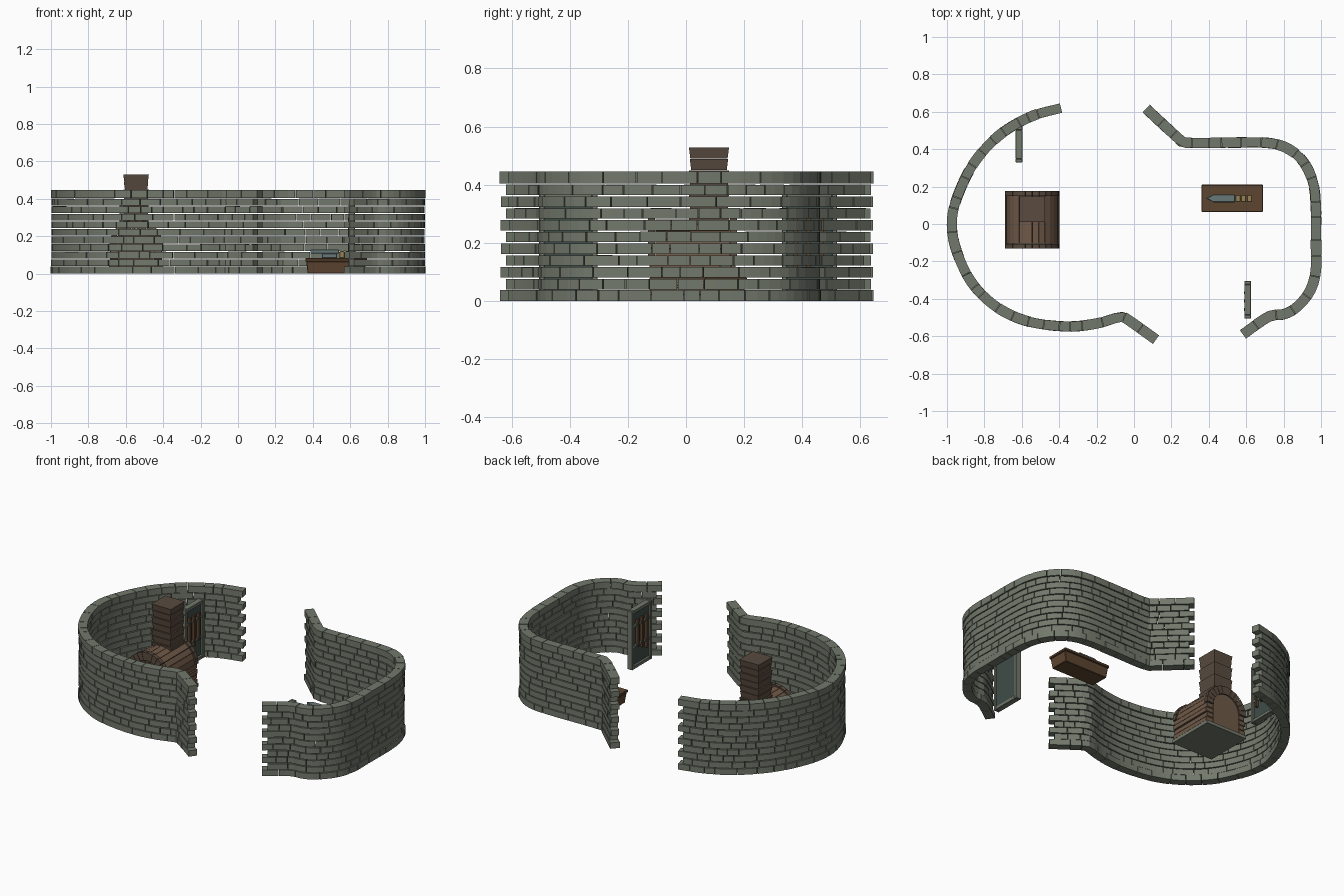
import bpy, bmesh, math, random
from mathutils import Vector

if "Cube" in bpy.data.objects:
    bpy.data.objects.remove(bpy.data.objects["Cube"])
random.seed(4)


def mat(name, c):
    m = bpy.data.materials.new(name)
    m.diffuse_color = (*c, 1)
    m.use_nodes = True
    m.node_tree.nodes["Principled BSDF"].inputs["Base Color"].default_value = m.diffuse_color
    return m


STONE = mat("grey_green_stone", (0.17, 0.19, 0.15))
BRICK = mat("brown_brick", (0.16, 0.10, 0.065))
DARKBRICK = mat("dark_brick", (0.10, 0.07, 0.05))
WOOD = mat("brown_wood", (0.11, 0.06, 0.03))
METAL = mat("blue_grey_metal", (0.14, 0.19, 0.19))
GOLD = mat("straw_yellow", (0.30, 0.22, 0.09))
SLATE = mat("dark_slate", (0.05, 0.075, 0.065))


def finish(bm, name, m, bevel=0.0):
    bmesh.ops.recalc_face_normals(bm, faces=bm.faces)
    me = bpy.data.meshes.new(name)
    bm.to_mesh(me)
    bm.free()
    ob = bpy.data.objects.new(name, me)
    bpy.context.collection.objects.link(ob)
    me.materials.append(m)
    if bevel:
        b = ob.modifiers.new("bevel", 'BEVEL')
        b.width, b.segments, b.limit_method = bevel, 1, 'ANGLE'
    return ob


def loft(bm, rings):
    # closed solid through a series of equal vertex rings
    vs = [[bm.verts.new(p) for p in r] for r in rings]
    n = len(vs[0])
    for a, b in zip(vs, vs[1:]):
        for i in range(n):
            bm.faces.new((a[i], a[(i + 1) % n], b[(i + 1) % n], b[i]))
    bm.faces.new(vs[0][::-1])
    bm.faces.new(vs[-1])


def box(bm, x0, x1, y0, y1, z0, z1, taper=0.0):
    ring = lambda z, t: [(x0 + t, y0 + t, z), (x1 - t, y0 + t, z), (x1 - t, y1 - t, z), (x0 + t, y1 - t, z)]
    loft(bm, [ring(z0, taper), ring(z1, 0)])


def boxes(name, m, specs, bevel=0.0):
    bm = bmesh.new()
    for s in specs:
        box(bm, *s)
    return finish(bm, name, m, bevel)


def smooth_path(pts):
    P = [Vector(p) for p in pts]
    P = [2 * P[0] - P[1]] + P + [2 * P[-1] - P[-2]]
    out = []
    for a, b, c, d in zip(P, P[1:], P[2:], P[3:]):
        for i in range(8):
            t = i / 8
            out.append(0.5 * (2 * b + (c - a) * t + (2 * a - 5 * b + 4 * c - d) * t * t
                              + (3 * b - a - 3 * c + d) * t ** 3))
    return out + [P[-2]]


# curved walls: courses of bent stones laid along a path, ends toothed
def wall(name, pts):
    path = smooth_path(pts)
    acc = [0.0]
    for a, b in zip(path, path[1:]):
        acc.append(acc[-1] + (b - a).length)
    total = acc[-1]

    def at(s):
        i = max(k for k in range(len(path) - 1) if acc[k] <= s + 1e-9)
        t = (s - acc[i]) / (acc[i + 1] - acc[i])
        lo, hi = max(i - 1, 0), min(i + 2, len(path) - 1)
        d = (path[hi] - path[lo]).normalized()
        return path[i].lerp(path[i + 1], t), Vector((-d.y, d.x))

    bm = bmesh.new()
    rows, pitch = 11, 0.0405
    for r in range(rows):
        inset = 0.03 * (r % 2)
        s, end = inset, total - inset
        edge = r in (0, rows - 1)
        while s < end - 1e-6:
            e = s + random.uniform(0.055, 0.13)
            if end - e < 0.05:
                e = end
            h = (0.027 if edge else 0.0235) + random.uniform(-0.0015, 0.0015)
            z0 = r * pitch
            z1 = z0 + pitch - (0 if edge else 0.0045 + random.uniform(0, 0.001))
            if r == 0:
                z1 -= 0.003
            n = max(1, round((e - s) / 0.035))
            rings = []
            for i in range(n + 1):
                p, q = at(min(s + (e - 0.003 - s) * i / n, total - 1e-6))
                o, c = p + q * h, p - q * h
                rings.append([(o.x, o.y, z0), (o.x, o.y, z1), (c.x, c.y, z1), (c.x, c.y, z0)])
            loft(bm, rings)
            s = e
    return finish(bm, name, STONE)


wall("left_wall", [(-.39, .62), (-.55, .575), (-.72, .475), (-.86, .32), (-.95, .13), (-.974, 0),
                   (-.95, -.14), (-.87, -.31), (-.74, -.44), (-.57, -.52), (-.36, -.548), (-.2, -.532),
                   (-.1, -.503), (-.06, -.497), (-.02, -.52), (.12, -.62)])
wall("right_wall", [(.065, .617), (.23, .465), (.28, .435), (.5, .435), (.7, .435), (.81, .41), (.9, .34),
                    (.955, .23), (.972, .1), (.973, -.1), (.972, -.25), (.94, -.36), (.87, -.445),
                    (.8, -.483), (.72, -.495), (.58, -.592)])

# kiln: floor slab, stepped side courses, back wall
KX, Y0, Y1, SPRING = -0.545, -0.125, 0.17, 0.145
boxes("kiln_floor", STONE, [(KX - .146, KX + .146, Y0 - .007, Y1 + .007, 0, .02)])
sides = []
for k in range(4):
    z, o = .02 + k * .0315, .145 - .006 * (k % 2)
    for sx in (-1, 1):
        a, b = sorted((KX + sx * o, KX + sx * .095))
        sides.append((a, b, Y0, Y1, z, z + .029))
boxes("kiln_side_courses", BRICK, sides, .002)


def arc(r, a, y):
    return (KX + r * math.cos(a), y, SPRING + r * math.sin(a))


# kiln vault: wedge stones with prouder rings at both ends
def vault(name, m, r0, r1, ya, yb, n):
    bm = bmesh.new()
    for i in range(n):
        a, b = math.pi * i / n + .008, math.pi * (i + 1) / n - .008
        loft(bm, [[arc(r0, a, y), arc(r1, a, y), arc(r1, b, y), arc(r0, b, y)] for y in (ya, yb)])
    return finish(bm, name, m)


vault("kiln_vault", BRICK, .095, .136, Y0 + .02, Y1 - .02, 12)
vault("kiln_front_arch", DARKBRICK, .095, .145, Y0 - .006, Y0 + .019, 12)
vault("kiln_back_arch", DARKBRICK, .095, .145, Y1 - .019, Y1 + .006, 12)
bm = bmesh.new()
loft(bm, [[(KX + .094, y, .02)] + [arc(.094, math.pi * i / 12, y) for i in range(13)] + [(KX - .094, y, .02)]
          for y in (Y1 - .03, Y1)])
finish(bm, "kiln_back_wall", BRICK)

# chimney of stacked slabs
boxes("chimney", DARKBRICK, [(KX - .068 + o, KX + .068 - o, .01 + o, .148 - o, .25 + k * .04, .2885 + k * .04, .005)
                             for k in range(7) for o in [.003 * (k % 2)]])

# wooden chest with lid rim
boxes("chest", WOOD, [(.365, .685, .07, .205, 0, .065, .008), (.36, .69, .065, .21, .065, .082)], .003)

# pointed metal tool resting on the chest, with banded handle
bm = bmesh.new()
outline = [(.385, .137), (.425, .116), (.54, .116), (.54, .158), (.425, .158)]
loft(bm, [[(x, y, z) for x, y in outline] for z in (.108, .128)])
box(bm, .45, .53, .122, .152, .082, .108)
finish(bm, "metal_tool", METAL, .003)
boxes("tool_handle", GOLD, [(.543 + k * .03, .570 + k * .03, .118, .156, .082, .12) for k in range(3)], .003)


# framed racks standing by the wall gaps; front side f = +1 or -1 in x
def rack(name, x, y0, y1, f):
    h = .37

    def span(a, b):
        return tuple(sorted((x + f * a, x + f * b)))
    fx = span(-.018, .018)
    boxes(name + "_frame", STONE, [(*fx, y0, y0 + .018, 0, h), (*fx, y1 - .018, y1, 0, h),
                                   (*fx, y0 + .018, y1 - .018, h - .02, h),
                                   (*fx, y0 + .018, y1 - .018, 0, .02)], .002)
    boxes(name + "_board", SLATE, [(*span(-.014, .004), y0 + .018, y1 - .018, .02, h - .02)])
    boxes(name + "_pegs", WOOD, [(*span(.004, .02), y0 + .04 + k * .045, y0 + .055 + k * .045, .09 + .02 * k, .3)
                                 for k in range(3)])
    boxes(name + "_rails", METAL, [(*span(.004, .014), y0 + .018, y1 - .018, z, z + .015) for z in (.13, .26)])


rack("left_rack", -.615, .33, .52, 1)
rack("right_rack", .608, -.505, -.305, -1)
